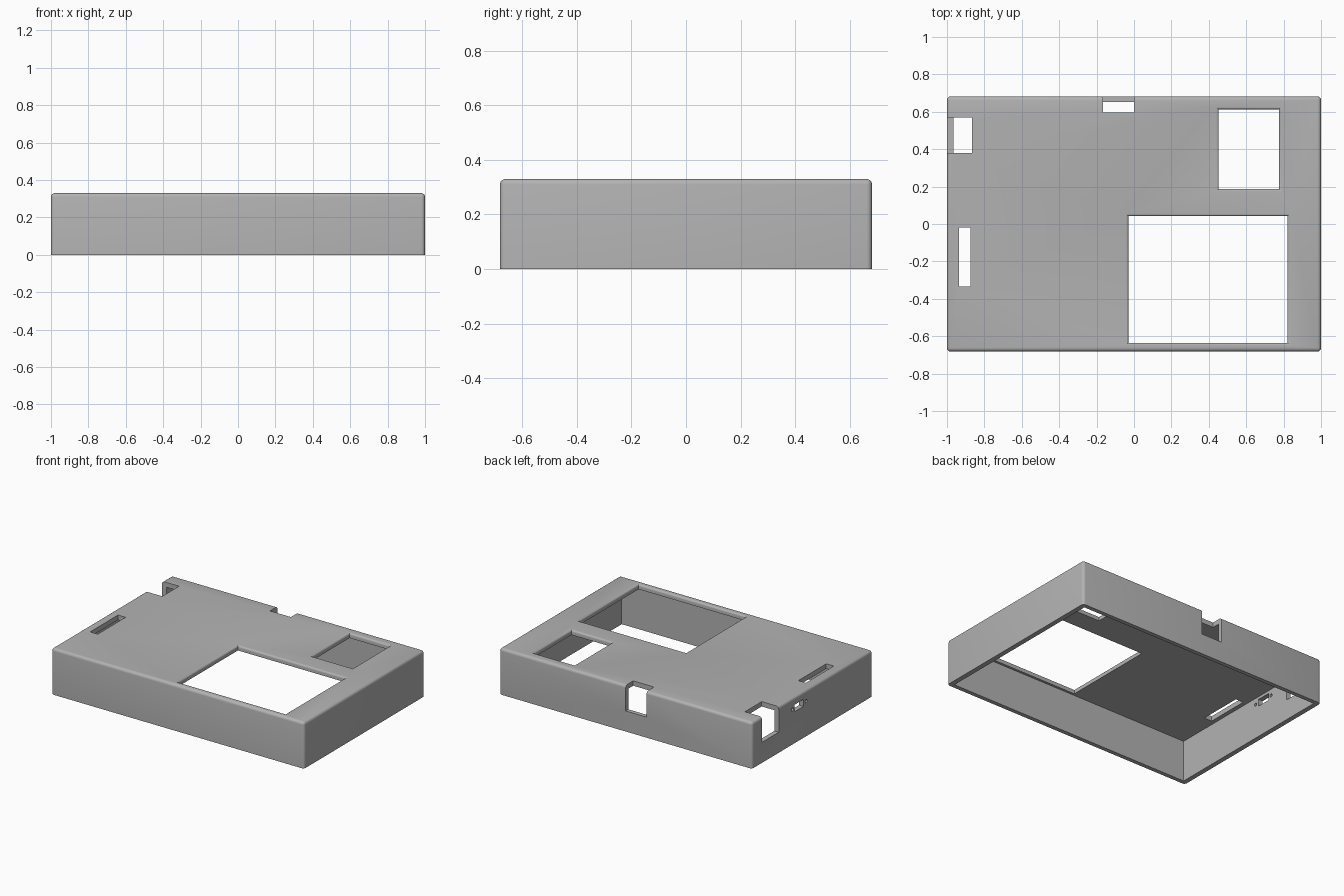
import bpy
import bmesh
import math
from mathutils import Matrix

if "Cube" in bpy.data.objects:
    bpy.data.objects.remove(bpy.data.objects["Cube"], do_unlink=True)

HALF_X, HALF_Y, HEIGHT = 1.0, 0.682, 0.33
WALL, ROUND = 0.035, 0.02

grey = bpy.data.materials.new("plain grey plastic")
grey.use_nodes = True
grey.diffuse_color = (0.45, 0.45, 0.45, 1)
grey.node_tree.nodes["Principled BSDF"].inputs["Base Color"].default_value = grey.diffuse_color


def finish(name, bm):
    bmesh.ops.recalc_face_normals(bm, faces=bm.faces)
    mesh = bpy.data.meshes.new(name)
    bm.to_mesh(mesh)
    bm.free()
    mesh.materials.append(grey)
    obj = bpy.data.objects.new(name, mesh)
    bpy.context.collection.objects.link(obj)
    return obj


def block(name, x, y, z, rounding=0):
    """Box between pairs of limits, optionally rounded except at the bottom."""
    bm = bmesh.new()
    bmesh.ops.create_cube(bm, size=1)
    for v in bm.verts:
        v.co = [lim[0] if c < 0 else lim[1] for c, lim in zip(v.co, (x, y, z))]
    if rounding:
        edges = [e for e in bm.edges if max(v.co.z for v in e.verts) > z[0] + 0.01]
        bmesh.ops.bevel(bm, geom=edges, offset=rounding, segments=4,
                        profile=0.5, affect='EDGES')
    return finish(name, bm)


def flared_window(name, x, y, radius=0.014):
    """Window cutter that flares out to round over the upper rim."""
    steps = [i / 4 * math.pi / 2 for i in range(5)]
    levels = [(0.2, 0)]
    levels += [(HEIGHT - radius + radius * math.sin(a), radius * (1 - math.cos(a))) for a in steps]
    levels.append((HEIGHT + 0.1, radius))
    bm = bmesh.new()
    rings = []
    for z, grow in levels:
        x0, x1, y0, y1 = x[0] - grow, x[1] + grow, y[0] - grow, y[1] + grow
        rings.append([bm.verts.new((px, py, z))
                      for px, py in ((x0, y0), (x1, y0), (x1, y1), (x0, y1))])
    for low, high in zip(rings, rings[1:]):
        for i in range(4):
            j = (i + 1) % 4
            bm.faces.new((low[i], low[j], high[j], high[i]))
    bm.faces.new(rings[0])
    bm.faces.new(rings[-1])
    return finish(name, bm)


def side_hole(name, y, z, radius):
    bm = bmesh.new()
    bmesh.ops.create_cone(bm, cap_ends=True, segments=16, radius1=radius,
                          radius2=radius, depth=0.2)
    turn = Matrix.Translation((-HALF_X, y, z)) @ Matrix.Rotation(math.pi / 2, 4, 'Y')
    bmesh.ops.transform(bm, matrix=turn, verts=bm.verts)
    return finish(name, bm)


# Rounded outer shell
shell = block("enclosure_lid", (-HALF_X, HALF_X), (-HALF_Y, HALF_Y), (0, HEIGHT), ROUND)

ABOVE = HEIGHT + 0.1
cutters = [
    # Hollow interior, open underneath
    block("cavity", (-HALF_X + WALL, HALF_X - WALL),
          (-HALF_Y + 0.03, HALF_Y - 0.03), (-0.1, HEIGHT - WALL)),
    # Display and keypad windows in the top
    flared_window("display_window", (-0.03, 0.82), (-0.635, 0.042)),
    flared_window("keypad_window", (0.453, 0.775), (0.188, 0.613)),
    # Slot in the top
    block("top_slot", (-0.935, -0.875), (-0.335, -0.02), (0.2, ABOVE)),
    # Connector notches through the walls and top
    block("side_notch", (-1.1, -0.865), (0.38, 0.57), (0.147, ABOVE)),
    block("back_notch", (-0.165, 0.0), (0.597, 0.8), (0.147, ABOVE)),
    # Small side port with a screw hole at each end
    block("side_port", (-1.1, -0.9), (0.1, 0.2), (0.225, 0.275)),
    side_hole("port_screw_hole_a", 0.225, 0.25, 0.011),
    side_hole("port_screw_hole_b", 0.07, 0.25, 0.011),
]

bpy.context.view_layer.objects.active = shell
shell.select_set(True)
for cutter in cutters:
    cutter.hide_render = True
    mod = shell.modifiers.new(cutter.name, 'BOOLEAN')
    mod.operation = 'DIFFERENCE'
    mod.solver = 'EXACT'
    mod.object = cutter
    bpy.ops.object.modifier_apply(modifier=mod.name)
    bpy.data.objects.remove(cutter, do_unlink=True)

bpy.ops.object.shade_smooth_by_angle(angle=math.radians(30))
